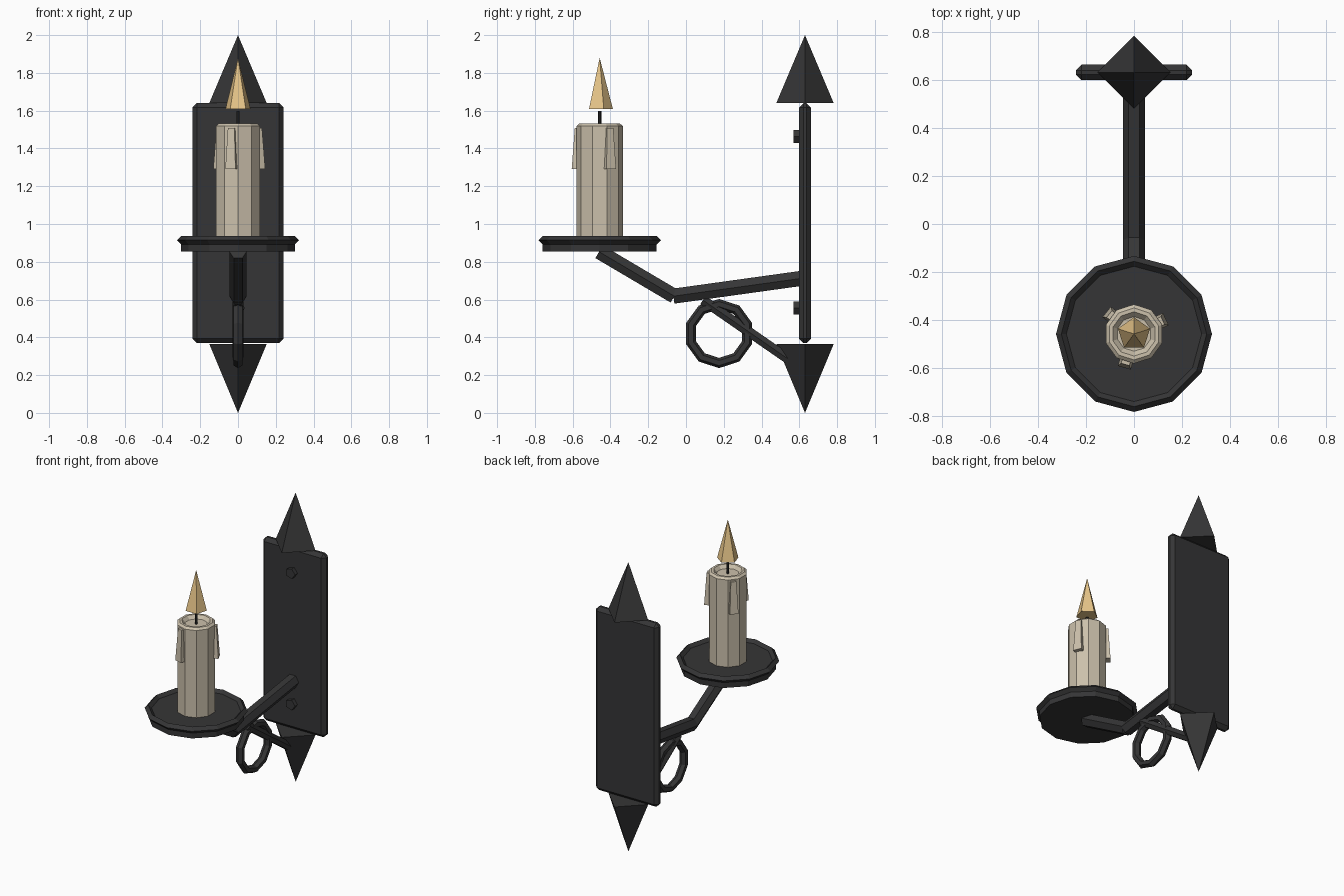
import bpy, bmesh, math
from mathutils import Vector, Matrix

if "Cube" in bpy.data.objects:
    bpy.data.objects.remove(bpy.data.objects["Cube"])


def material(name, rgb):
    m = bpy.data.materials.new(name)
    m.diffuse_color = (*rgb, 1)
    m.use_nodes = True
    m.node_tree.nodes["Principled BSDF"].inputs["Base Color"].default_value = m.diffuse_color
    return m


IRON = material("dark iron", (0.036, 0.036, 0.037))
WAX = material("cream wax", (0.60, 0.53, 0.41))
FLAME = material("amber flame", (0.80, 0.56, 0.25))
WICK = material("black wick", (0.02, 0.02, 0.02))


def finish(bm, name, mat, matrix=Matrix()):
    bmesh.ops.transform(bm, matrix=matrix, verts=bm.verts)
    bmesh.ops.recalc_face_normals(bm, faces=bm.faces)
    me = bpy.data.meshes.new(name)
    bm.to_mesh(me)
    bm.free()
    me.materials.append(mat)
    ob = bpy.data.objects.new(name, me)
    bpy.context.collection.objects.link(ob)
    return ob


def turned(name, profile, n, mat, matrix=Matrix(), closed=False):
    """Revolve (radius, z) points with n flat sides, first corner on local +y."""
    bm = bmesh.new()
    rings = []
    for r, z in profile:
        if r == 0:
            rings.append([bm.verts.new((0, 0, z))] * n)
        else:
            rings.append([bm.verts.new((-r * math.sin(math.tau * i / n),
                                        r * math.cos(math.tau * i / n), z)) for i in range(n)])
    pairs = list(zip(rings, rings[1:]))
    if closed:
        pairs.append((rings[-1], rings[0]))
    for a, b in pairs:
        for i in range(n):
            j = (i + 1) % n
            corners = list(dict.fromkeys((a[i], a[j], b[j], b[i])))
            bm.faces.new(corners)
    if not closed:
        for ring, (r, z) in ((rings[0], profile[0]), (rings[-1], profile[-1])):
            if r > 0:
                bm.faces.new(ring)
    return finish(bm, name, mat, matrix)


def rod(name, p, q, r, n=6):
    """Straight bar between two (y, z) points."""
    p, q = Vector((0, *p)), Vector((0, *q))
    d = (q - p).normalized()
    x = Vector((1, 0, 0))
    m = Matrix((x.cross(d), x, d)).transposed().to_4x4()
    m.translation = p
    length = (q - p).length
    return turned(name, [(r, 0), (r, length)], n, IRON, m)


def box(name, size, centre, bevel, mat):
    bm = bmesh.new()
    bmesh.ops.create_cube(bm, size=1)
    bmesh.ops.scale(bm, vec=size, verts=bm.verts)
    bmesh.ops.bevel(bm, geom=bm.edges[:], offset=bevel, segments=1, affect='EDGES')
    return finish(bm, name, mat, Matrix.Translation(centre))


PLATE_Y, CUP_Y = 0.63, -0.457

# wall plate with spear points above and below
box("wall_plate", (0.484, 0.064, 1.27), (0, PLATE_Y, 1.005), 0.024, IRON)
at_plate = Matrix.Translation((0, PLATE_Y, 0))
turned("top_spike", [(0.152, 1.64), (0, 2.0)], 4, IRON, at_plate)
turned("bottom_spike", [(0, 0.0), (0.152, 0.365)], 4, IRON, at_plate)

# rivets on the plate front
for label, z in (("upper", 1.463), ("lower", 0.555)):
    rod(label + "_rivet", (0.61, z), (0.57, z), 0.037, 5)

# bent arm and lower brace
rod("arm", (0.61, 0.712), (-0.067, 0.618), 0.046)
rod("arm_rise", (-0.062, 0.618), (-0.46, 0.853), 0.045)
rod("brace", (0.09, 0.597), (0.56, 0.272), 0.03)

# ring scroll standing in the side plane
R, r = 0.156, 0.027
section = [(R + r * math.cos(math.tau * k / 6), r * math.sin(math.tau * k / 6)) for k in range(6)]
upright = Matrix(((0, 0, 1, 0), (1, 0, 0, 0.175), (0, 1, 0, 0.42), (0, 0, 0, 1)))
turned("scroll_ring", section, 10, IRON, upright, closed=True)

# drip dish with a raised rim
at_cup = Matrix.Translation((0, CUP_Y, 0))
turned("drip_dish", [(0.302, 0.855), (0.302, 0.915)], 12, IRON, at_cup)
turned("dish_rim", [(0.324, 0.914), (0.302, 0.936), (0.28, 0.914), (0.302, 0.892)],
       12, IRON, at_cup, closed=True)

# candle with a sunken top
turned("candle", [(0.123, 0.912), (0.123, 1.518), (0.108, 1.531), (0.092, 1.531), (0.072, 1.508)],
       10, WAX, at_cup)

# wax drips, wider and standing further out at the bottom
for k, angle in enumerate((25, 141, 254)):
    bm = bmesh.new()
    bmesh.ops.create_cube(bm, size=1)
    for v in bm.verts:
        low = v.co.z < 0
        v.co.x = (0.146 if low else 0.132) if v.co.x > 0 else 0.10
        v.co.y *= 0.056 if low else 0.036
        v.co.z = 1.29 if low else 1.508
    finish(bm, f"wax_drip_{k + 1}", WAX,
           at_cup @ Matrix.Rotation(math.radians(angle), 4, 'Z'))

# wick and flame
turned("wick", [(0.009, 1.50), (0.009, 1.597)], 6, WICK, at_cup)
turned("flame", [(0.07, 1.608), (0, 1.88)], 5, FLAME, at_cup)
